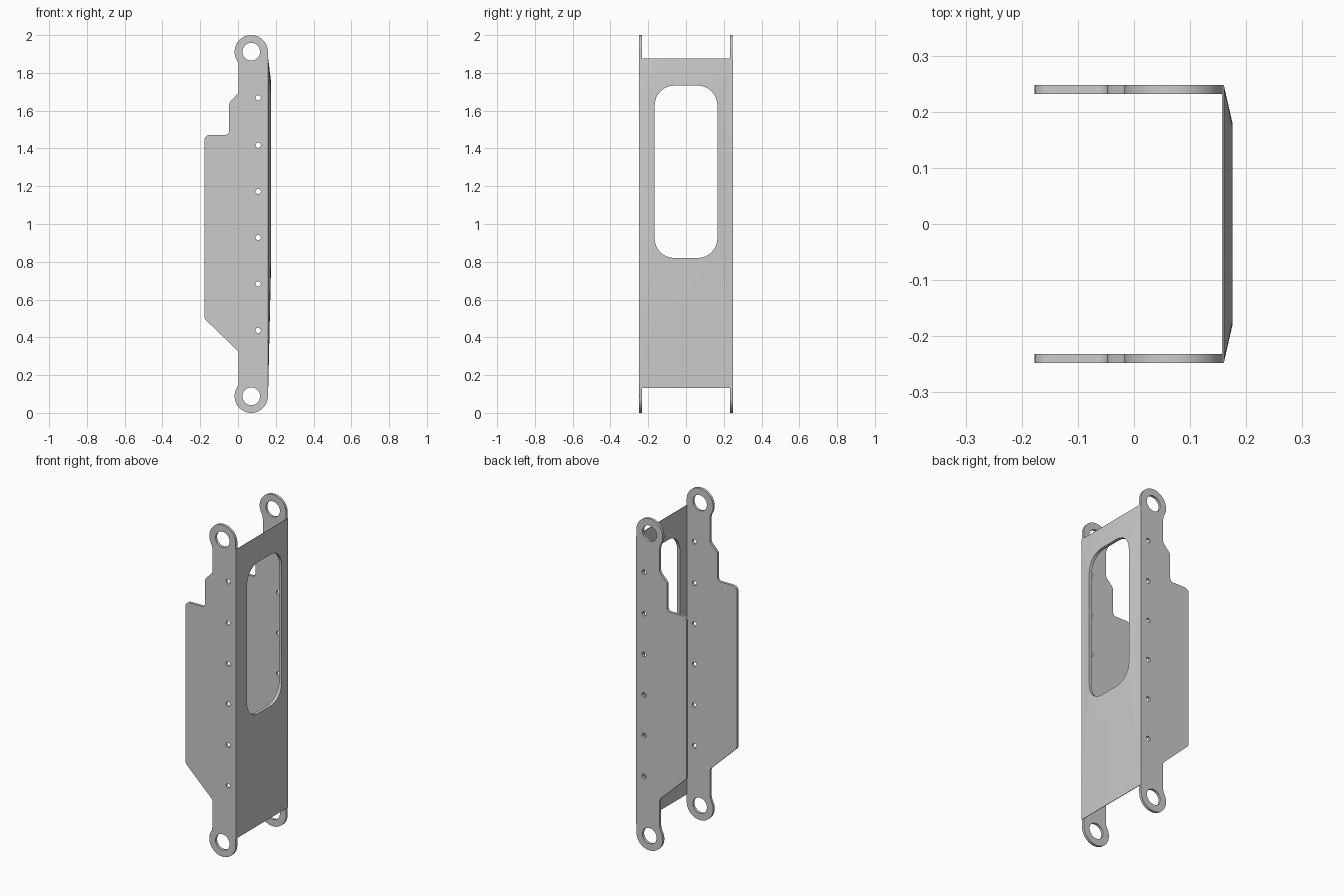
import bpy, bmesh
from math import radians, cos, sin, pi, tan, atan2, sqrt
from mathutils import Vector

if "Cube" in bpy.data.objects:
    bpy.data.objects.remove(bpy.data.objects["Cube"])

EYE_X, EYE_R, HOLE_R = 0.07, 0.088, 0.047
TOP_Z, BOT_Z = 1.912, 0.088
OUT_Y, THICK = 0.2475, 0.0155


def arc(cx, cy, r, a0, a1, n):
    return [(cx + r * cos(radians(a0 + (a1 - a0) * i / n)),
             cy + r * sin(radians(a0 + (a1 - a0) * i / n))) for i in range(n + 1)]


def rounded(path, n=6):
    """Round the inner corners of an open path of (x, z, radius)."""
    out = []
    for i in range(1, len(path) - 1):
        p = Vector(path[i][:2])
        a = (Vector(path[i - 1][:2]) - p).normalized()
        b = (Vector(path[i + 1][:2]) - p).normalized()
        r, half = path[i][2], a.angle(b) / 2
        c = p + (a + b).normalized() * (r / sin(half))
        s, e = p + a * (r / tan(half)) - c, p + b * (r / tan(half)) - c
        for k in range(n + 1):
            out.append(tuple(c + s.lerp(e, k / n).normalized() * r))
    return out


def finish(ob):
    bpy.ops.object.select_all(action='DESELECT')
    ob.select_set(True)
    bpy.context.view_layer.objects.active = ob
    bpy.ops.object.shade_smooth_by_angle(angle=radians(25))


# Side plate outline: eye at each end, blended neck, stepped left edge
neck_x, blend_r = 0.003, 0.08
bx = neck_x - blend_r
dx = EYE_X - bx
dz = sqrt((EYE_R + blend_r) ** 2 - dx ** 2)
ang = atan2(dz, dx) * 180 / pi
outline = arc(EYE_X, TOP_Z, EYE_R, 0, 180 + ang, 40)
outline += arc(bx, TOP_Z - dz, blend_r, ang, 0, 8)[1:]
outline += rounded([
    (neck_x, 1.82, 0), (neck_x, 1.695, 0.03), (-0.047, 1.642, 0.03),
    (-0.047, 1.472, 0.02), (-0.177, 1.472, 0.028), (-0.177, 0.498, 0.03),
    (neck_x, 0.325, 0.03), (neck_x, 0.18, 0)])
outline += arc(bx, BOT_Z + dz, blend_r, 0, -ang, 8)
outline += arc(EYE_X, BOT_Z, EYE_R, 180 - ang, 360, 40)[1:]

loops = [outline]
for z in (TOP_Z, BOT_Z):
    loops.append(arc(EYE_X, z, HOLE_R, 0, 360, 40)[:-1])
for z in (0.437, 0.683, 0.928, 1.172, 1.417, 1.668):
    loops.append(arc(0.107, z, 0.014, 0, 360, 16)[:-1])


def side_plate(name, y):
    cu = bpy.data.curves.new(name, 'CURVE')
    cu.dimensions, cu.fill_mode, cu.extrude = '2D', 'BOTH', THICK / 2
    for pts in loops:
        sp = cu.splines.new('POLY')
        sp.points.add(len(pts) - 1)
        for p, (x, z) in zip(sp.points, pts):
            p.co = (x, z, 0, 1)
        sp.use_cyclic_u = True
    ob = bpy.data.objects.new(name, cu)
    bpy.context.collection.objects.link(ob)
    ob.location.y = y
    ob.rotation_euler.x = pi / 2
    bpy.ops.object.select_all(action='DESELECT')
    ob.select_set(True)
    bpy.context.view_layer.objects.active = ob
    bpy.ops.object.convert(target='MESH')
    ob = bpy.context.view_layer.objects.active
    bm = bmesh.new()
    bm.from_mesh(ob.data)
    bmesh.ops.remove_doubles(bm, verts=bm.verts, dist=1e-5)
    bmesh.ops.recalc_face_normals(bm, faces=bm.faces)
    bm.to_mesh(ob.data)
    bm.free()
    finish(ob)


side_plate("front_side_plate", -OUT_Y + THICK / 2)
side_plate("back_side_plate", OUT_Y - THICK / 2)


# Cover panel: rises from its edges to a rim around the rounded window
def window(hy, z0, z1, r, n=8):
    pts = []
    for i, (y, z) in enumerate(((hy - r, z1 - r), (r - hy, z1 - r),
                                (r - hy, z0 + r), (hy - r, z0 + r))):
        pts += arc(y, z, r, 90 * i, 90 * i + 90, n)
    return pts


def bridge(bm, a, b):
    for i in range(len(a)):
        j = (i + 1) % len(a)
        bm.faces.new((a[i], a[j], b[j], b[i]))


def fan(bm, corners, ring):
    """Join four corners to a rounded loop, one fan per corner."""
    n = len(ring) // 4
    for c in range(4):
        for k in range(n - 1):
            bm.faces.new((corners[c], ring[c * n + k], ring[c * n + k + 1]))
        bm.faces.new((corners[c], ring[c * n + n - 1],
                      ring[(c + 1) * n % len(ring)], corners[(c + 1) % 4]))


bm = bmesh.new()
BACK, EDGE, PEAK = 0.157, 0.160, 0.1755
rect = ((OUT_Y, 1.875), (-OUT_Y, 1.875), (-OUT_Y, 0.132), (OUT_Y, 0.132))
hole = window(0.166, 0.82, 1.733, 0.105)
rim = window(0.18, 0.806, 1.747, 0.119)


def ring(x, pts):
    return [bm.verts.new((x, y, z)) for y, z in pts]


back_edge, front_edge = ring(BACK, rect), ring(EDGE, rect)
rim_front, hole_front, hole_back = ring(PEAK, rim), ring(PEAK, hole), ring(BACK, hole)
fan(bm, front_edge, rim_front)
bridge(bm, rim_front, hole_front)
bridge(bm, hole_front, hole_back)
fan(bm, back_edge, hole_back)
bridge(bm, back_edge, front_edge)
bmesh.ops.recalc_face_normals(bm, faces=bm.faces)
me = bpy.data.meshes.new("cover_panel")
bm.to_mesh(me)
bm.free()
panel = bpy.data.objects.new("cover_panel", me)
bpy.context.collection.objects.link(panel)
finish(panel)
